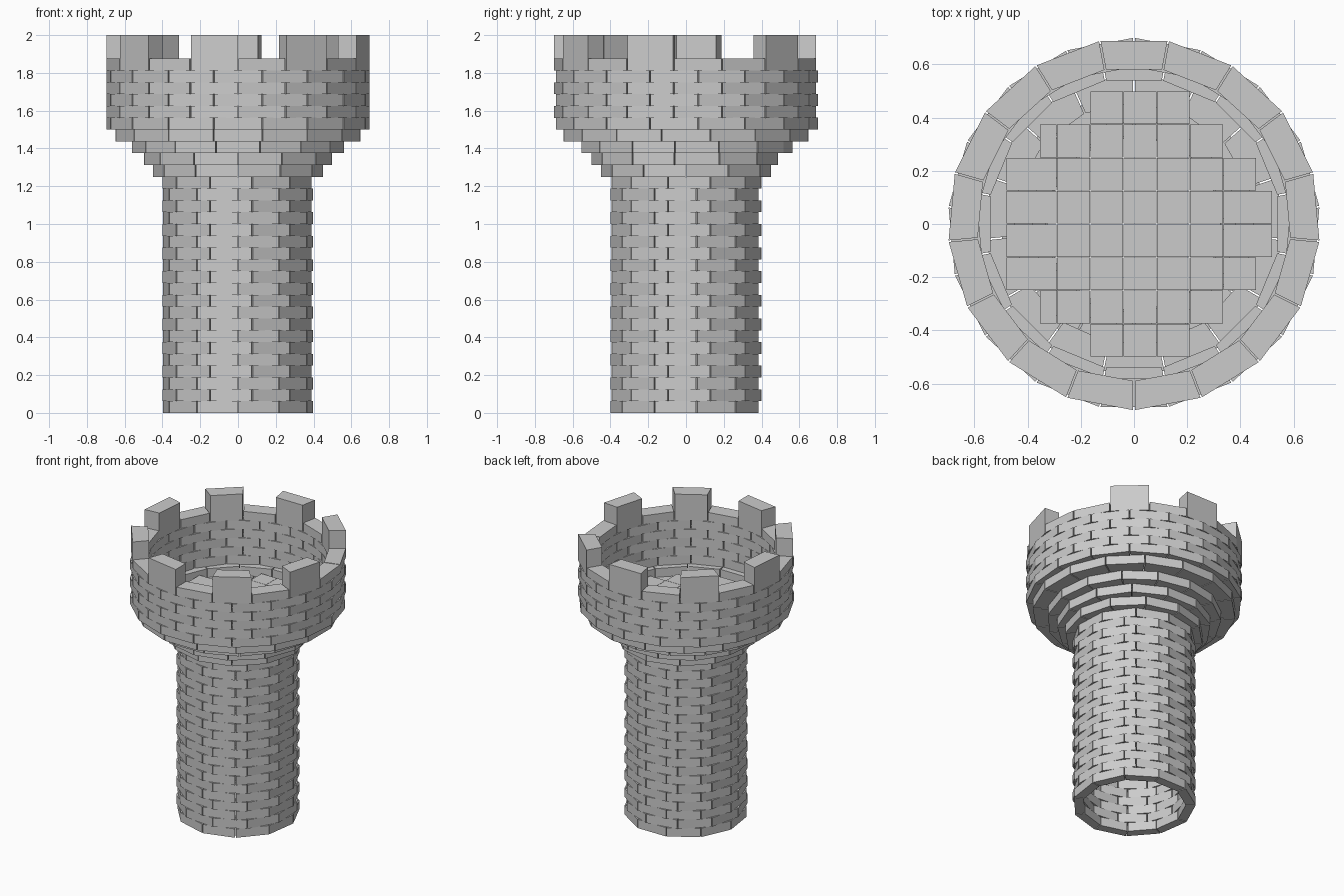
import bpy, bmesh
from math import cos, sin, pi

if "Cube" in bpy.data.objects:
    bpy.data.objects.remove(bpy.data.objects["Cube"])

COURSE = 0.0625   # height of one course of stones
GAP = 0.006       # mortar gap between stones


def add_box(bm, base, z0, z1):
    """Prism from a counter-clockwise outline."""
    lo = [bm.verts.new((x, y, z0)) for x, y in base]
    hi = [bm.verts.new((x, y, z1)) for x, y in base]
    bm.faces.new(lo[::-1])
    bm.faces.new(hi)
    n = len(base)
    for i in range(n):
        j = (i + 1) % n
        bm.faces.new((lo[i], lo[j], hi[j], hi[i]))


def add_stone(bm, a0, a1, r_in, r_out, z0, z1):
    """Flat-faced wedge stone between two angles."""
    pts = []
    for r, a, s in ((r_in, a0, 1), (r_out, a0, 1), (r_out, a1, -1), (r_in, a1, -1)):
        t = a + s * GAP / 2 / r
        pts.append((r * cos(t), r * sin(t)))
    add_box(bm, pts, z0, z1)


def add_ring(bm, count, shift, r_in, r_out, z0, z1, keep=None):
    """Ring of stones; the first joint is at the front, moved by shift steps."""
    step = 2 * pi / count
    for k in range(count):
        if keep is None or k in keep:
            a = -pi / 2 + (k + shift) * step
            add_stone(bm, a, a + step, r_in, r_out, z0, z1)


def finish(bm, name):
    mesh = bpy.data.meshes.new(name)
    bm.to_mesh(mesh)
    bm.free()
    ob = bpy.data.objects.new(name, mesh)
    bpy.context.collection.objects.link(ob)


# tower shaft: 20 courses of 11 stones
bm = bmesh.new()
for i in range(20):
    add_ring(bm, 11, (i % 2) / 3, 0.335, 0.40, i * COURSE, (i + 1) * COURSE)
finish(bm, "tower_shaft")

# flaring corbel courses
bm = bmesh.new()
for i, (count, r) in enumerate(((12, 0.45), (13, 0.50), (15, 0.565), (16, 0.66))):
    z = 1.25 + i * COURSE
    add_ring(bm, count, 0 if i < 2 else 0.5, r - 0.11, r, z, z + COURSE)
finish(bm, "corbel_courses")

# parapet wall: 6 courses of 17 stones
bm = bmesh.new()
for i in range(6):
    z = 1.5 + i * COURSE
    add_ring(bm, 17, 0.5 * ((i + 1) % 2), 0.59, 0.70, z, z + COURSE)
finish(bm, "parapet_wall")

# battlements: every second stone, with one double opening on the right side
bm = bmesh.new()
add_ring(bm, 17, 0, 0.59, 0.70, 1.875, 2.0, keep={1, 3, 6, 8, 10, 12, 14, 16})
finish(bm, "battlements")

# stepped floor of small slabs
bm = bmesh.new()
rows = ((-0.48, 0.52), (-0.48, 0.46), (-0.355, 0.335), (-0.165, 0.21))
for i, (x0, x1) in enumerate(rows):
    for y0 in (i * 0.125, -(i + 1) * 0.125):
        joints = [x0] + [j for j in (-0.29, -0.165, -0.04, 0.085, 0.21, 0.335)
                         if x0 + 0.03 < j < x1 - 0.03] + [x1]
        for a, b in zip(joints, joints[1:]):
            g = 0.001
            add_box(bm, ((a + g, y0 + g), (b - g, y0 + g),
                         (b - g, y0 + 0.125 - g), (a + g, y0 + 0.125 - g)), 1.44, 1.47)
finish(bm, "floor_slabs")
